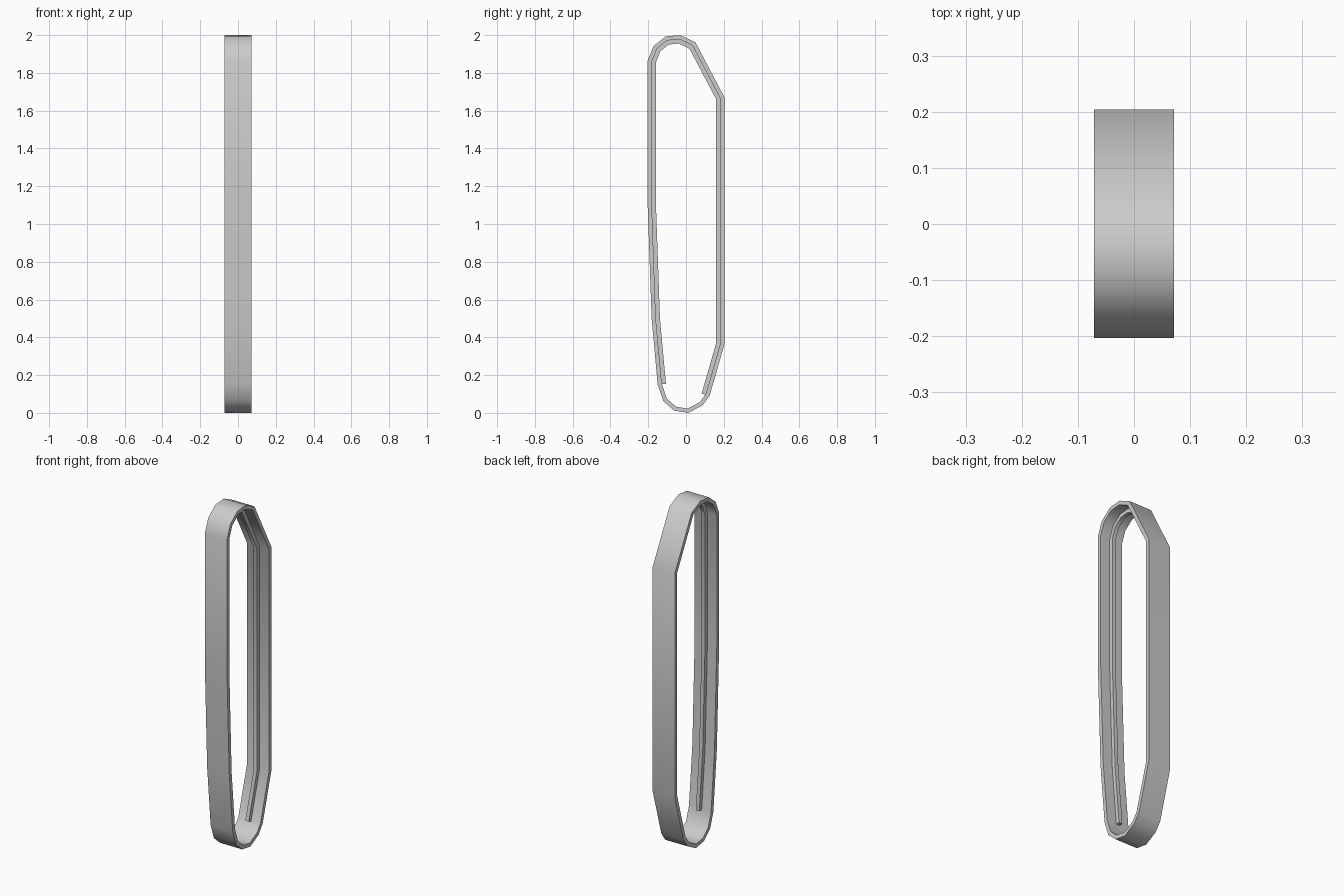
import bpy, bmesh
from mathutils import Vector

if "Cube" in bpy.data.objects:
    bpy.data.objects.remove(bpy.data.objects["Cube"])

# Side outline (y, z): up the front, over the top, down the back, under the bottom
OUTLINE = [Vector(p) for p in [
    (-0.15, 0.15), (-0.182, 0.50), (-0.203, 1.10), (-0.203, 1.865),
    (-0.172, 1.942), (-0.108, 1.993), (-0.03, 2.0), (0.05, 1.962),
    (0.204, 1.67), (0.204, 0.365), (0.125, 0.09), (0.088, 0.04),
    (0.012, 0.0), (-0.062, 0.012), (-0.12, 0.062)]]
THICK = 0.022


def inset(points, dist):
    """Mitred inward offset of the closed outline."""
    out, n = [], len(points)
    for i, p in enumerate(points):
        a = (p - points[i - 1]).normalized()
        b = (points[(i + 1) % n] - p).normalized()
        na, nb = Vector((a.y, -a.x)), Vector((b.y, -b.x))
        m = (na + nb).normalized()
        out.append(p + m * dist / m.dot(na))
    return out


def strip(name, outer, inner, width, closed):
    """Rectangular section swept between two matching paths."""
    bm = bmesh.new()
    h = width / 2
    rings = [[bm.verts.new((x, p.x, p.y)) for x, p in
              ((-h, o), (h, o), (h, i), (-h, i))] for o, i in zip(outer, inner)]
    n = len(rings)
    for k in range(n if closed else n - 1):
        r, s = rings[k], rings[(k + 1) % n]
        for j in range(4):
            l = (j + 1) % 4
            bm.faces.new((r[j], r[l], s[l], s[j]))
    if not closed:
        bm.faces.new(rings[0])
        bm.faces.new(rings[-1])
    bmesh.ops.recalc_face_normals(bm, faces=bm.faces)
    mesh = bpy.data.meshes.new(name)
    bm.to_mesh(mesh)
    bm.free()
    ob = bpy.data.objects.new(name, mesh)
    bpy.context.collection.objects.link(ob)
    bpy.ops.object.select_all(action='DESELECT')
    ob.select_set(True)
    bpy.context.view_layer.objects.active = ob
    bpy.ops.object.shade_smooth_by_angle(angle=0.8)
    return ob


# Wide outer band
mid = inset(OUTLINE, THICK)
strip("outer_band", OUTLINE, mid, 0.142, True)

# Narrow rib along the inside, open at the bottom
deep = inset(OUTLINE, THICK * 2)
rib_outer, rib_inner = mid[:11], deep[:11]
# square off both rib ends
for end, nxt in ((0, 1), (-1, -2)):
    d = (OUTLINE[:11][nxt] - OUTLINE[:11][end]).normalized()
    side = Vector((d.y, -d.x)) * (1 if end == 0 else -1)
    rib_outer[end] = OUTLINE[:11][end] + side * THICK
    rib_inner[end] = OUTLINE[:11][end] + side * THICK * 2
strip("inner_rib", rib_outer, rib_inner, 0.022, False)
